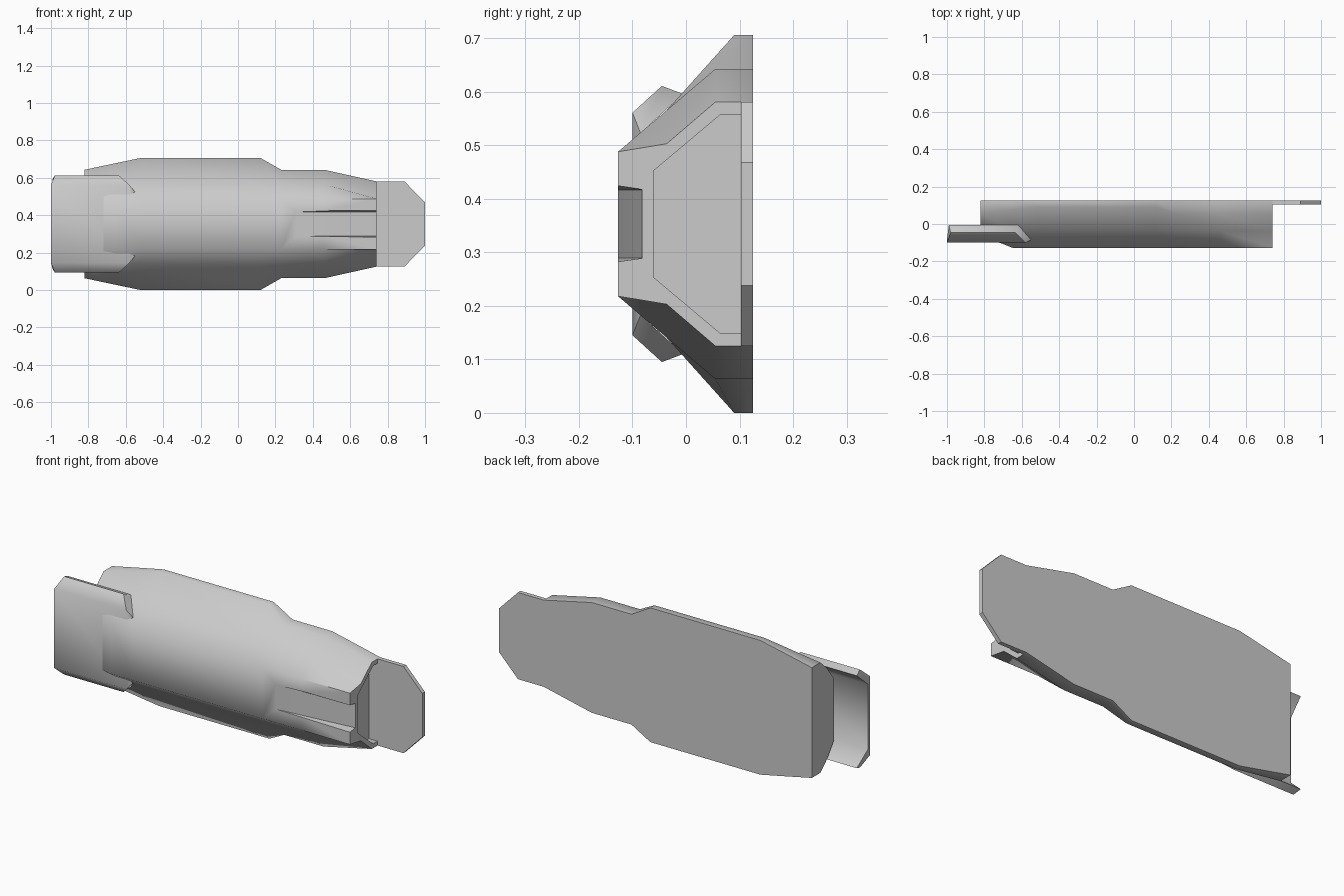
import bpy, bmesh
from math import radians

if "Cube" in bpy.data.objects:
    bpy.data.objects.remove(bpy.data.objects["Cube"])

ZC = 0.353  # height of the mirror plane


def make_object(name, rings, caps=None):
    """Skin matching closed rings of (x, y, z) points and cap both ends."""
    bm = bmesh.new()
    loops = [[bm.verts.new(p) for p in ring] for ring in rings]
    n = len(loops[0])
    for a, b in zip(loops, loops[1:]):
        for i in range(n):
            j = (i + 1) % n
            bm.faces.new((a[i], a[j], b[j], b[i]))
    for loop in (loops[0], loops[-1]):
        for cap in caps or [range(n)]:
            bm.faces.new([loop[i] for i in cap])
    bmesh.ops.recalc_face_normals(bm, faces=bm.faces)
    mesh = bpy.data.meshes.new(name)
    bm.to_mesh(mesh)
    bm.free()
    ob = bpy.data.objects.new(name, mesh)
    bpy.context.collection.objects.link(ob)
    return ob


def mirrored(half):
    """Half ring of (x, y, height above mirror plane) -> full closed ring."""
    top = [(x, y, ZC + h) for x, y, h in half]
    return top + [(x, y, ZC - h) for x, y, h in reversed(half)]


def activate(ob):
    bpy.ops.object.select_all(action='DESELECT')
    ob.select_set(True)
    bpy.context.view_layer.objects.active = ob


def cut(ob, cutter):
    mod = ob.modifiers.new("cut", 'BOOLEAN')
    mod.operation = 'DIFFERENCE'
    mod.solver = 'EXACT'
    mod.object = cutter
    activate(ob)
    bpy.ops.object.modifier_apply(modifier=mod.name)
    bpy.data.objects.remove(cutter)


def smooth(ob, angle):
    activate(ob)
    bpy.ops.object.shade_smooth_by_angle(angle=radians(angle))


# main body: x, side half height, side front y, mid (y, h), front (y, h)
stations = [
    (-0.82, 0.29, 0.055, (0.00, 0.24), (-0.06, 0.16)),
    (-0.65, 0.326, 0.075, (-0.036, 0.2125), (-0.127, 0.135)),
    (-0.52, 0.353, 0.09, (-0.036, 0.2125), (-0.127, 0.135)),
    (0.12, 0.353, 0.09, (-0.036, 0.2125), (-0.127, 0.135)),
    (0.23, 0.29, 0.055, (-0.036, 0.2125), (-0.127, 0.135)),
    (0.46, 0.29, 0.055, (-0.036, 0.2125), (-0.127, 0.135)),
    (0.74, 0.228, 0.055, (-0.036, 0.15), (-0.127, 0.135)),
]
body = make_object("main_body", [
    mirrored([(x, 0.125, h), (x, y, h), (x, *mid), (x, *front)])
    for x, h, y, mid, front in stations])

# shallow recess in the right end
recess = [(0.103, 0.205), (0.065, 0.205), (-0.06, 0.10)]
cut(body, make_object("recess_cutter", [
    mirrored([(x, y, h) for y, h in recess]) for x in (0.69, 0.80)]))

# ramped groove running into the right end of the front face
groove = []
for x, depth in ((0.30, -0.001), (0.80, 0.051)):
    groove.append(mirrored([(x, -0.16, 0.076), (x, -0.127 + depth, 0.064)]))
cut(body, make_object("groove_cutter", groove))
smooth(body, 60)

# thin end plate, flush with the back
plate = [(0.74, 0.228), (0.89, 0.228), (1.0, 0.115)]
make_object("end_plate", [
    mirrored([(x, y, h) for x, h in plate]) for y in (0.103, 0.125)])

# hollow collar wrapped round the left end: y, h, left x, right x
collar = [
    (-0.085, 0.17, -1.0, -0.55),
    (-0.005, 0.243, -0.99, -0.62),
    (-0.045, 0.258, -0.98, -0.635),
    (-0.10, 0.208, -1.0, -0.58),
]
shell = make_object(
    "end_collar",
    [mirrored([(p[k], p[0], p[1]) for p in collar]) for k in (2, 3)],
    caps=[(0, 1, 2, 3), (0, 3, 4, 7), (4, 5, 6, 7)])
smooth(shell, 50)
